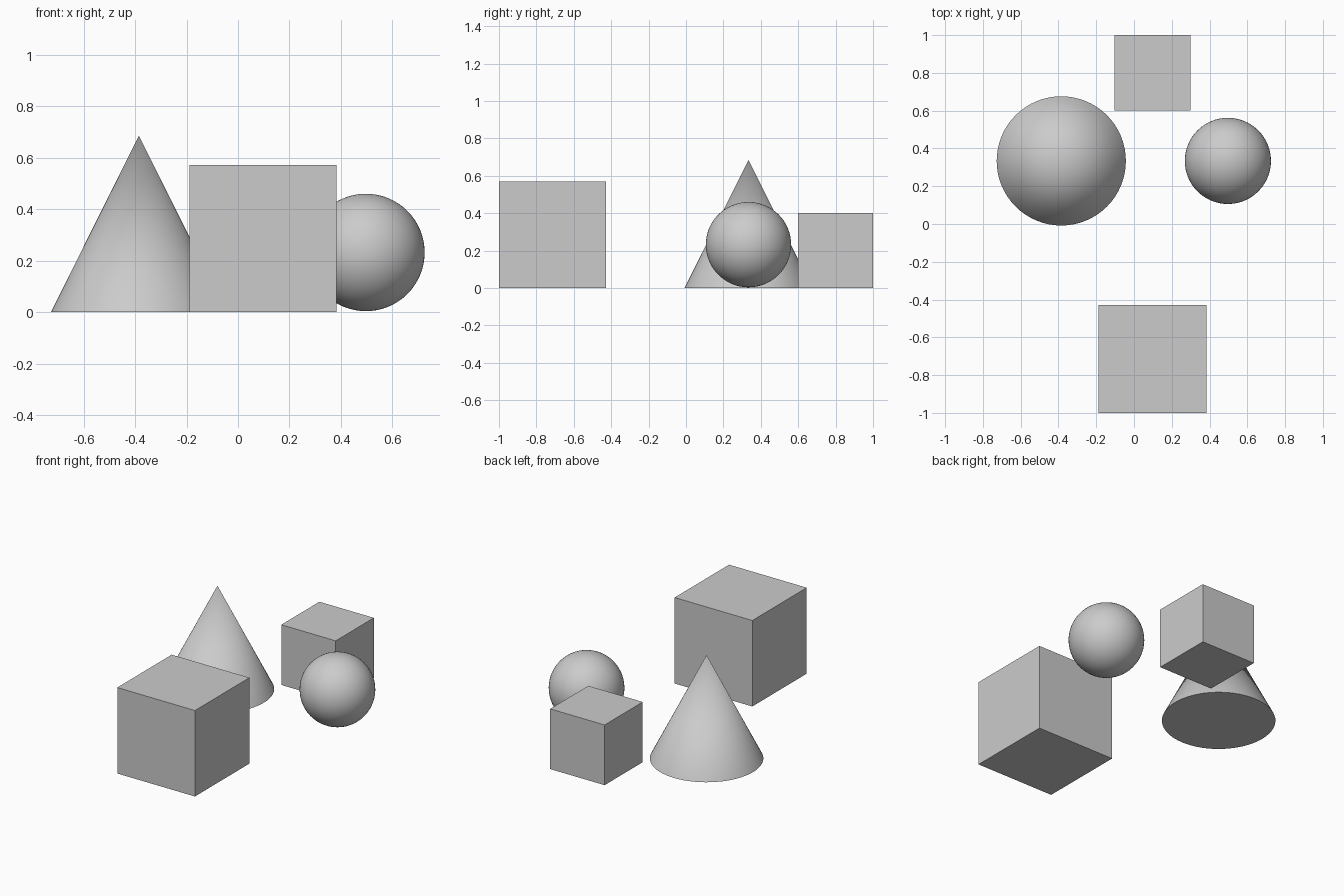
import bpy
import math

if "Cube" in bpy.data.objects:
    bpy.data.objects.remove(bpy.data.objects["Cube"])

grey = bpy.data.materials.new("light grey")
grey.diffuse_color = (0.6, 0.6, 0.6, 1.0)
grey.use_nodes = True
grey.node_tree.nodes["Principled BSDF"].inputs["Base Color"].default_value = grey.diffuse_color


def finish(name, smooth=False):
    """Name the newest object, colour it and optionally smooth it."""
    obj = bpy.context.object
    obj.name = name
    obj.data.materials.append(grey)
    if smooth:
        bpy.ops.object.shade_smooth_by_angle(angle=math.radians(40))
    return obj


def cube(name, x, y, size):
    """Cube resting on the ground."""
    bpy.ops.mesh.primitive_cube_add(size=size, location=(x, y, size / 2))
    finish(name)


# Two cubes, front and back
cube("large_cube", 0.098, -0.714, 0.571)
cube("small_cube", 0.098, 0.8, 0.4)

# Cone on the left
CONE_HEIGHT = 0.685
bpy.ops.mesh.primitive_cone_add(vertices=64, radius1=0.342, radius2=0, depth=CONE_HEIGHT,
                                location=(-0.385, 0.334, CONE_HEIGHT / 2))
finish("cone", smooth=True)

# Ball on the right
BALL_RADIUS = 0.228
bpy.ops.mesh.primitive_uv_sphere_add(segments=64, ring_count=32, radius=BALL_RADIUS,
                                     location=(0.497, 0.334, BALL_RADIUS + 0.004))
finish("ball", smooth=True)
